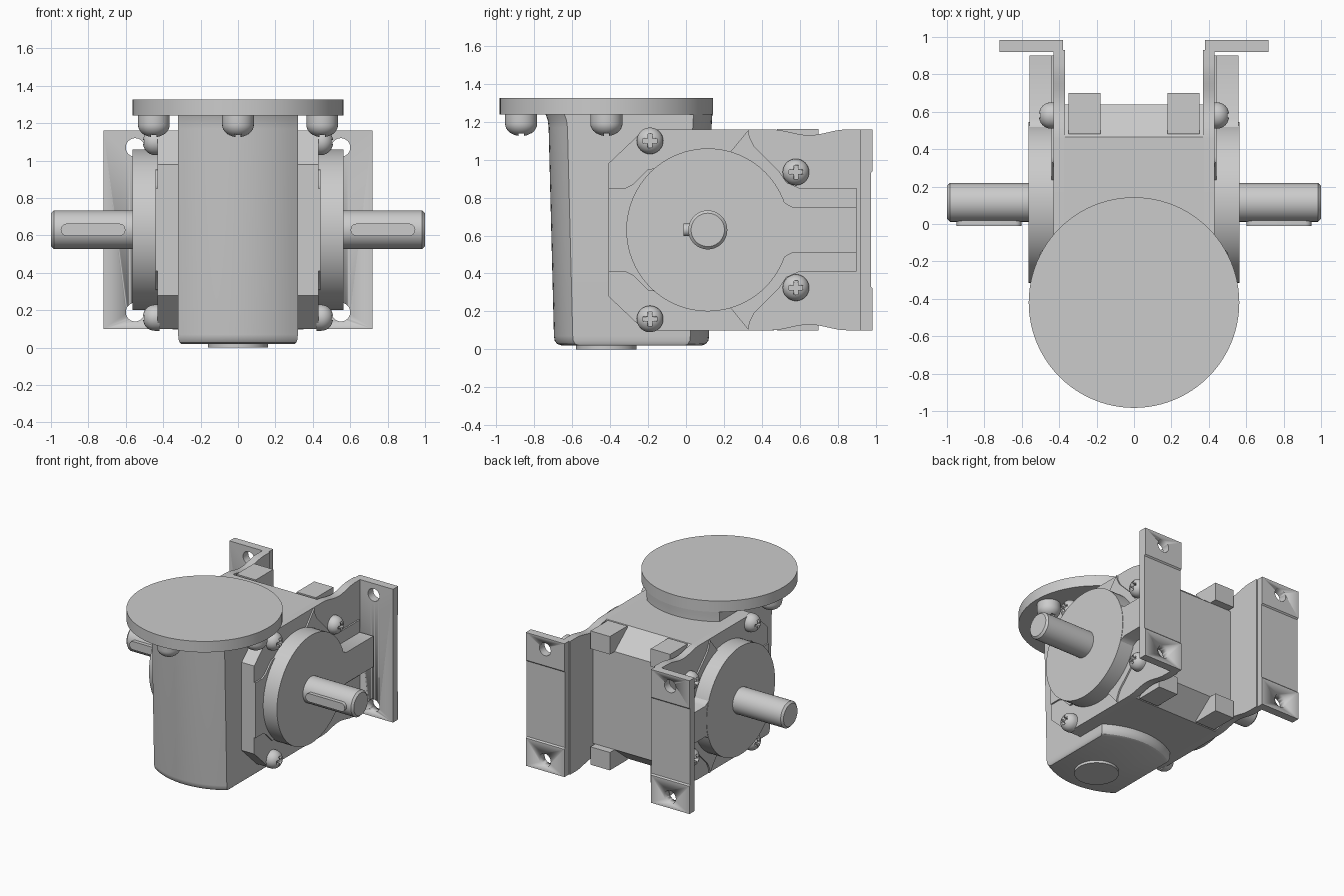
import bpy, bmesh
from math import sin, cos, pi, sqrt
from mathutils import Vector, Matrix

if "Cube" in bpy.data.objects:
    bpy.data.objects.remove(bpy.data.objects["Cube"])


def finish(name, bm, smooth=True):
    bmesh.ops.remove_doubles(bm, verts=bm.verts, dist=1e-5)
    bmesh.ops.recalc_face_normals(bm, faces=bm.faces)
    me = bpy.data.meshes.new(name)
    bm.to_mesh(me)
    bm.free()
    ob = bpy.data.objects.new(name, me)
    bpy.context.collection.objects.link(ob)
    if smooth:
        bpy.ops.object.select_all(action='DESELECT')
        bpy.context.view_layer.objects.active = ob
        ob.select_set(True)
        bpy.ops.object.shade_smooth_by_angle(angle=0.5)
    return ob


def loft(name, rings, smooth=True):
    bm = bmesh.new()
    vs = [[bm.verts.new(p) for p in ring] for ring in rings]
    n = len(vs[0])
    for a, b in zip(vs, vs[1:]):
        for i in range(n):
            bm.faces.new((a[i], a[(i + 1) % n], b[(i + 1) % n], b[i]))
    bm.faces.new(vs[0])
    bm.faces.new(vs[-1])
    return finish(name, bm, smooth)


def side_prism(name, yz, x0, x1):
    return loft(name, [[(x, y, z) for y, z in yz] for x in (x0, x1)])


def box(name, x, y, z):
    return side_prism(name, [(y[0], z[0]), (y[1], z[0]), (y[1], z[1]), (y[0], z[1])], *x)


def lathe(name, prof, loc, axis, n=48):
    # profile of (radius, height) turned around an axis
    q = Vector((0, 0, 1)).rotation_difference(Vector(axis))
    rings = [[Vector(loc) + q @ Vector((r * cos(2 * pi * i / n), r * sin(2 * pi * i / n), h))
              for i in range(n)] for r, h in prof]
    return loft(name, rings)


def cut(ob, cutter):
    cutter.hide_render = True
    m = ob.modifiers.new("cut", 'BOOLEAN')
    m.operation = 'DIFFERENCE'
    m.solver = 'EXACT'
    m.object = cutter
    bpy.ops.object.select_all(action='DESELECT')
    bpy.context.view_layer.objects.active = ob
    ob.select_set(True)
    bpy.ops.object.modifier_apply(modifier=m.name)
    bpy.data.objects.remove(cutter)


def mirror_z(upper):
    # upper half outline, mirrored about the shaft height
    return upper + [(y, 2 * CZ - z) for y, z in reversed(upper)]


def dome(r, base, top):
    return [(r, 0), (r, base)] + [(max(r * cos(a), 0.002), base + (top - base) * sin(a))
                                  for a in [pi / 2 * k / 8 for k in range(1, 9)]]


CY, CZ, FY = 0.115, 0.63, -0.42

# upright worm housing: flat sides, curved front and back
R, N = 0.565, 16


def section(z, yf, yb, w):
    xs = [-w + 2 * w * i / N for i in range(N + 1)]
    sag = lambda x: R - sqrt(R * R - x * x)
    return [(x, yf + sag(x), z) for x in xs] + [(x, yb - sag(x), z) for x in reversed(xs)]


loft("worm_housing", [section(*s) for s in (
    (0.02, -0.655, 0.085, 0.305), (0.028, -0.68, 0.105, 0.313), (0.045, -0.693, 0.118, 0.318),
    (0.07, -0.697, 0.122, 0.32), (1.17, -0.725, 0.135, 0.32), (1.21, -0.73, 0.137, 0.32),
    (1.25, -0.745, 0.14, 0.32))])

# plain raised rings under the housing
for k, (ro, ri) in enumerate(((0.16, 0.135), (0.10, 0.08))):
    lathe("bottom_ring_%d" % k, [(ro, 0), (ro, 0.03), (ri, 0.03), (ri, 0), (ro, 0)],
          (0, FY, 0), (0, 0, 1))

# motor flange with bolts below
lathe("motor_flange", [(0.563, 1.24), (0.563, 1.327)], (0, FY, 0), (0, 0, 1), 96)
for k, (x, y) in enumerate(((0.45, FY), (-0.45, FY), (0, FY - 0.45))):
    bolt = lathe("flange_bolt_%d" % k, dome(0.085, 0.05, 0.118), (x, y, 1.242), (0, 0, -1), 32)
    for d in ((0.05, 0.014), (0.014, 0.05)):
        cut(bolt, box("drive_cutter", (x - d[0], x + d[0]), (y - d[1], y + d[1]), (1.1, 1.15)))

# main gear housing, chamfered front and back
side_prism("gear_housing", mirror_z([(-0.41, 0.98), (-0.22, 1.16), (0.465, 1.16), (0.64, 1.02)]),
           -0.375, 0.375)

# output shaft
lathe("output_shaft", [(0.088, -1), (0.103, -0.985), (0.103, 0.985), (0.088, 1)],
      (0, CY, CZ), (1, 0, 0))

for s, side in ((1, "right"), (-1, "left")):
    # side plate with a shallow waist behind the gear housing
    waist = [(0.45 + 0.4 * t / 12, 1.16 - 0.03 * sin(pi * t / 12) ** 2) for t in range(13)]
    side_prism("side_plate_" + side,
               mirror_z([(-0.41, 0.98), (-0.22, 1.16)] + waist + [(0.93, 1.16)]),
               s * 0.37, s * 0.43)
    # raised pad around the cover
    side_prism("cover_pad_" + side, mirror_z(
        [(-0.41, 0.85), (-0.32, 0.85), (-0.28, 0.87), (-0.2, 0.95), (0.2, 1.0), (0.33, 1.158),
         (0.335, 1.12), (0.36, 1.07), (0.49, 0.94), (0.53, 0.88), (0.6, 0.85), (0.9, 0.85)]),
        s * 0.42, s * 0.442)
    # round cover and the rib blending from it to the foot
    lathe("bearing_cover_" + side, [(0.43, 0.40), (0.43, 0.563)], (0, CY, CZ), (s, 0, 0), 64)
    side_prism("foot_rib_" + side, mirror_z(
        [(0.2, 0.9), (0.44, 0.91), (0.50, 0.80), (0.525, 0.77), (0.56, 0.752), (0.9, 0.752)]),
        s * 0.42, s * 0.56)
    # mounting foot with two end pads and holes
    foot_pts = [(0.92, 1.16), (0.985, 1.16), (0.985, 0.94), (0.975, 0.93)]
    foot = side_prism("mounting_foot_" + side, mirror_z(foot_pts), s * 0.38, s * 0.72)
    for z in (1.07, 0.19):
        cut(foot, lathe("hole_cutter", [(0.05, 0), (0.05, 0.3)], (s * 0.55, 0.8, z), (0, 1, 0), 32))
    # shaft key with round ends
    key = [(s * 0.775 + t * 0.14 + 0.033 * cos(a), CZ + 0.033 * sin(a))
           for t, a0 in ((1, -pi / 2), (-1, pi / 2))
           for a in [a0 + pi * i / 10 for i in range(11)]]
    loft("shaft_key_" + side, [[(x, y, z) for x, z in key] for y in (0.06, -0.012)])
    # cover screws with cross recess
    for k, (y, z) in enumerate(((-0.19, 1.10), (-0.19, 0.16), (0.58, 0.935), (0.58, 0.325))):
        screw = lathe("cover_screw_%s_%d" % (side, k), dome(0.07, 0.025, 0.09),
                      (s * 0.42, y, z), (s, 0, 0), 32)
        for d in ((0.036, 0.011), (0.011, 0.036)):
            cut(screw, box("drive_cutter", (s * 0.475, s * 0.53),
                           (y - d[0], y + d[0]), (z - d[1], z + d[1])))
    # rear lugs, top and bottom
    for end, z in (("top", (1.02, 1.162)), ("bottom", (0.098, 0.24))):
        box("rear_lug_%s_%s" % (side, end), (s * 0.18, s * 0.35), (0.48, 0.70), z)
